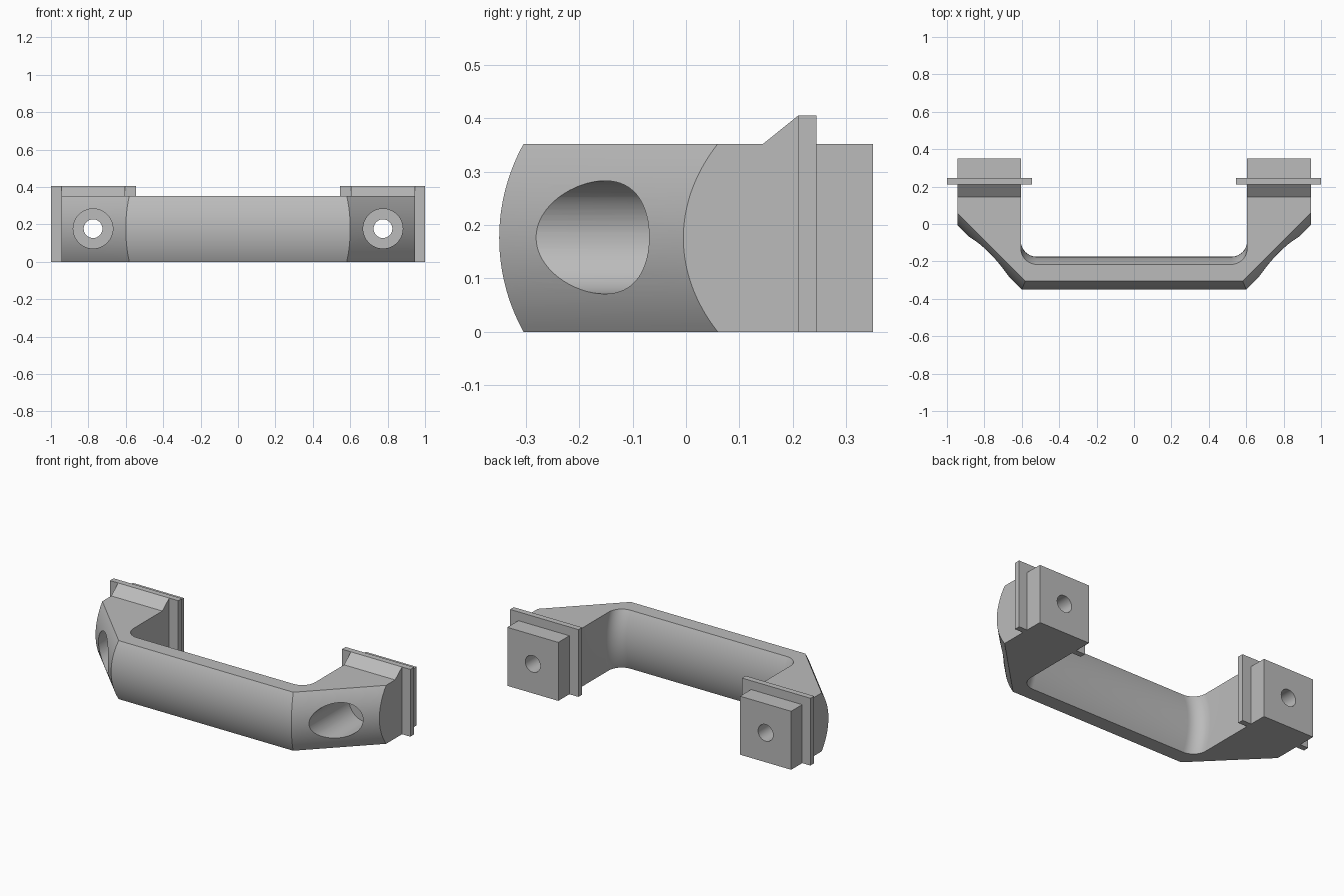
import bpy, bmesh
from math import sin, cos, pi, sqrt, radians
from mathutils import Matrix

if "Cube" in bpy.data.objects:
    bpy.data.objects.remove(bpy.data.objects["Cube"])

grey = bpy.data.materials.new("plain grey")
grey.use_nodes = True
grey.diffuse_color = (0.5, 0.5, 0.5, 1)
grey.node_tree.nodes["Principled BSDF"].inputs["Base Color"].default_value = (0.5, 0.5, 0.5, 1)

H = 0.352               # grip height
LEG_IN, LEG_OUT = 0.605, 0.945
BOLT_X, BOLT_Z = 0.775, 0.177


def finish(name, bm):
    bmesh.ops.recalc_face_normals(bm, faces=bm.faces)
    mesh = bpy.data.meshes.new(name)
    bm.to_mesh(mesh)
    bm.free()
    obj = bpy.data.objects.new(name, mesh)
    bpy.context.collection.objects.link(obj)
    mesh.materials.append(grey)
    return obj


def loft(name, rings):
    """Skin a stack of equal-length rings and cap both ends."""
    bm = bmesh.new()
    rows = [[bm.verts.new(p) for p in ring] for ring in rings]
    n = len(rows[0])
    for a, b in zip(rows, rows[1:]):
        for i in range(n):
            j = (i + 1) % n
            bm.faces.new((a[i], a[j], b[j], b[i]))
    bm.faces.new(rows[0])
    bm.faces.new(rows[-1])
    return finish(name, bm)


def cylinder(name, x, radius, y0, y1):
    bm = bmesh.new()
    place = Matrix.Translation((x, (y0 + y1) / 2, BOLT_Z)) @ Matrix.Rotation(pi / 2, 4, 'X')
    bmesh.ops.create_cone(bm, cap_ends=True, segments=64, radius1=radius,
                          radius2=radius, depth=y1 - y0, matrix=place)
    obj = finish(name, bm)
    obj.hide_render = True
    return obj


def cut(obj, cutter):
    mod = obj.modifiers.new("hole", 'BOOLEAN')
    mod.operation = 'DIFFERENCE'
    mod.solver = 'EXACT'
    mod.object = cutter
    bpy.context.view_layer.objects.active = obj
    bpy.ops.object.modifier_apply(modifier=mod.name)


# Plan outline of the grip at one height; front and inner walls bulge outwards
def outline(z):
    radius = 0.363
    t = z - H / 2
    inset = radius - sqrt(radius ** 2 - t * t)
    front = -0.35 + inset
    diagonal = 0.95 - inset * sqrt(2)       # x - y along the angled shoulder
    inner, r = -0.175 - inset * 0.9, 0.085
    half = [(front + diagonal, front), (LEG_OUT, LEG_OUT - diagonal),
            (LEG_OUT, 0.35), (LEG_IN, 0.35)]
    for i in range(13):
        a = pi / 2 * i / 12
        half.append((LEG_IN - r + r * cos(a), inner + r - r * sin(a)))
    full = half + [(-x, y) for x, y in reversed(half)]
    return [(x, y, z) for x, y in full]


LAYERS = 32
grip = loft("grip", [outline(H * i / LAYERS) for i in range(LAYERS + 1)])

for side, s in (("left", 1), ("right", -1)):
    # Flange plate around each foot
    flange = loft(side + "_flange", [
        [(s * x, y, z) for x, z in ((0.545, 0), (1, 0), (1, 0.405), (0.545, 0.405))]
        for y in (0.21, 0.245)])

    # Sloped rib on top of each foot
    loft(side + "_rib", [
        [(s * x, y, z) for y, z in ((0.143, H - 0.001), (0.21, 0.405), (0.21, H - 0.001))]
        for x in (LEG_IN, LEG_OUT)])

    # Screw hole through the foot, with a wide counterbore from the front
    bolt = cylinder(side + "_bolt_cutter", s * BOLT_X, 0.05, -0.5, 0.5)
    bore = cylinder(side + "_bore_cutter", s * BOLT_X, 0.106, -0.5, 0.1)
    for target, cutter in ((grip, bore), (grip, bolt), (flange, bolt)):
        cut(target, cutter)
    for cutter in (bolt, bore):
        bpy.data.objects.remove(cutter)

# Smooth curved walls, crisp corners
for obj in bpy.context.view_layer.objects:
    if obj.type == 'MESH' and obj.name.endswith(("grip", "flange")):
        bpy.ops.object.select_all(action='DESELECT')
        obj.select_set(True)
        bpy.context.view_layer.objects.active = obj
        bpy.ops.object.shade_smooth_by_angle(angle=radians(25))
